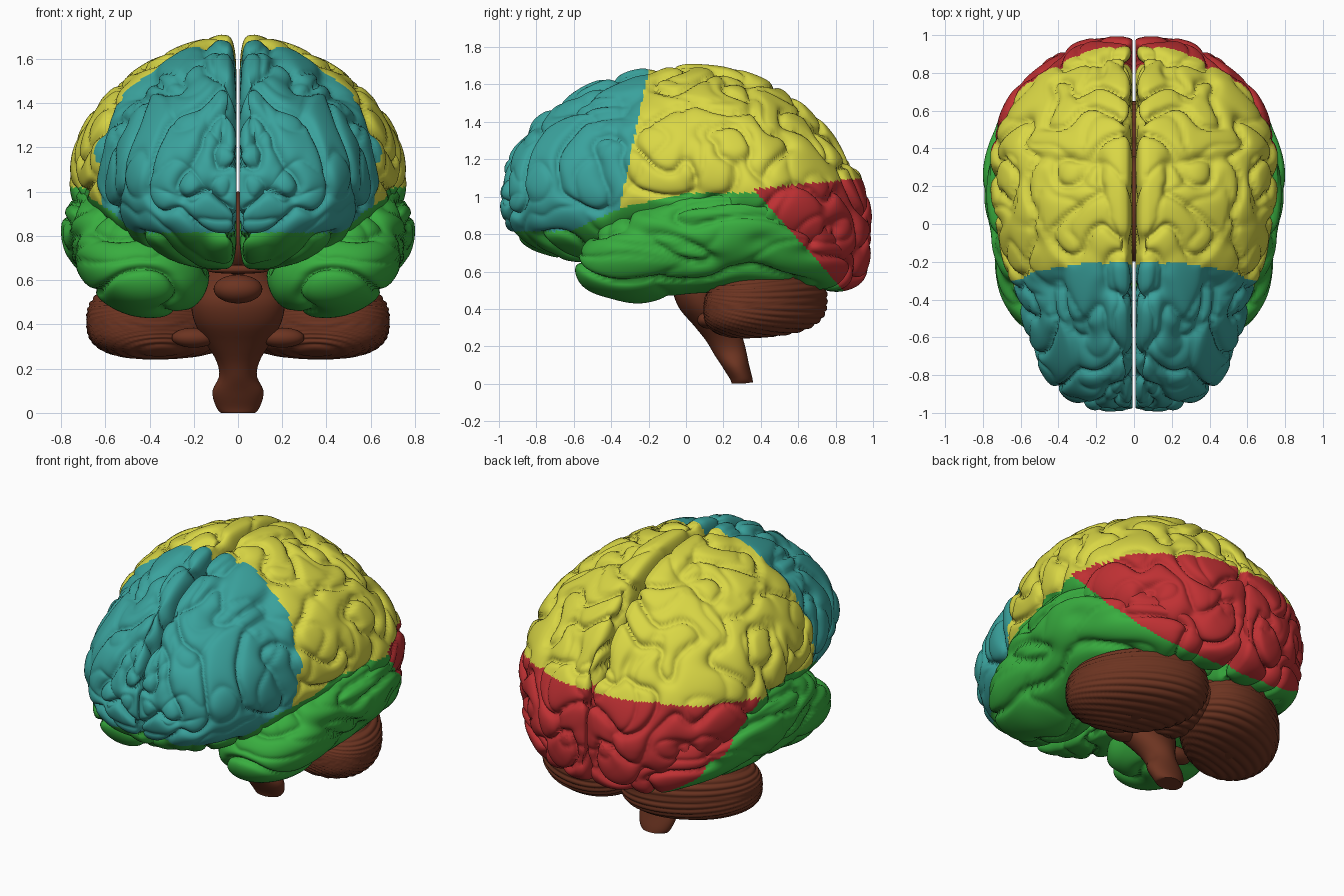
import bpy, bmesh, math
from mathutils import Vector, noise

if "Cube" in bpy.data.objects:
    bpy.data.objects.remove(bpy.data.objects["Cube"])

def material(name, rgb):
    m = bpy.data.materials.new(name)
    m.diffuse_color = (*rgb, 1)
    m.use_nodes = True
    m.node_tree.nodes["Principled BSDF"].inputs["Base Color"].default_value = m.diffuse_color
    return m

TEAL, YELLOW, GREEN, RED = range(4)
LOBES = [material("teal", (0.042, 0.36, 0.335)), material("yellow", (0.70, 0.68, 0.06)),
         material("green", (0.04, 0.42, 0.05)), material("red", (0.52, 0.03, 0.033))]
BROWN = [material("brown", (0.15, 0.034, 0.015))]

def spow(v, e):
    return math.copysign(abs(v) ** e, v)

def sample(table, count):
    """Smoothly interpolate station rows, with rows bunched at the rounded ends."""
    y0, y1 = table[0][0], table[-1][0]
    keys = [math.acos(max(-1, min(1, 1 - 2 * (r[0] - y0) / (y1 - y0)))) / math.pi for r in table]
    last = len(table) - 1
    def slope(i, c):
        a, b = max(i - 1, 0), min(i + 1, last)
        return (table[b][c] - table[a][c]) / (keys[b] - keys[a])
    rows = []
    for k in range(count):
        s = 0.004 + 0.992 * k / (count - 1)
        i = max(j for j in range(last) if keys[j] <= s)
        d = keys[i + 1] - keys[i]
        t = (s - keys[i]) / d
        row = [y0 + (y1 - y0) * (1 - math.cos(math.pi * s)) / 2]
        for c in range(1, len(table[0])):
            row.append((2*t**3 - 3*t*t + 1) * table[i][c] + (t**3 - 2*t*t + t) * d * slope(i, c)
                       + (3*t*t - 2*t**3) * table[i + 1][c] + (t**3 - t*t) * d * slope(i + 1, c))
        rows.append(row)
    return rows

def loft(name, rings, mats, relief=None, colour=None, mirror=False):
    """Skin closed rings, push the surface by relief(p), colour faces by colour(p)."""
    bm = bmesh.new()
    vs = [[bm.verts.new(p) for p in ring] for ring in rings]
    n = len(rings[0])
    for a, b in zip(vs, vs[1:]):
        for j in range(n):
            bm.faces.new((a[j], a[(j + 1) % n], b[(j + 1) % n], b[j]))
    bm.faces.new(vs[0])
    bm.faces.new(vs[-1])
    bmesh.ops.recalc_face_normals(bm, faces=bm.faces)
    bm.normal_update()
    if relief:
        for v, p in [(v, v.co + v.normal * relief(v.co)) for v in bm.verts]:
            v.co = p
            if mirror:
                v.co.x = max(v.co.x, 0.007)
    for f in bm.faces:
        f.smooth = len(f.verts) == 4
        if colour:
            f.material_index = colour(f.calc_center_median())
    me = bpy.data.meshes.new(name)
    bm.to_mesh(me)
    bm.free()
    for m in mats:
        me.materials.append(m)
    ob = bpy.data.objects.new(name, me)
    bpy.context.collection.objects.link(ob)
    if mirror:
        mod = ob.modifiers.new("mirror", 'MIRROR')
        mod.use_mirror_merge = False
    return ob

def ellipsoid(name, c, r, e=1.0, rows=24, cols=32, relief=None, mirror=False, skew=0.0, tilt=0.0):
    rings = []
    for i in range(rows):
        a = math.pi * (-0.49 + 0.98 * i / (rows - 1))
        k, z = abs(math.cos(a)) ** e, r[2] * spow(math.sin(a), e)
        ring = []
        for j in range(cols):
            x = r[0] * k * math.cos(2 * math.pi * j / cols)
            y = r[1] * k * math.sin(2 * math.pi * j / cols) + skew * x
            ring.append((c[0] + x, c[1] + y, c[2] + z + tilt * y))
        rings.append(ring)
    return loft(name, rings, BROWN, relief, None, mirror)

# Lobe colours by position
def lobe(p):
    x, y, z = p
    if y < -0.2 - 0.21 * (1.68 - z):
        return TEAL if z > 0.815 + 0.45 * max(0, y + 0.62) else GREEN
    if y > 0.36 + (1.04 - z) * 0.89 and z < 1.04 + 0.1 * (y - 0.36):
        return RED
    edge = 0.94 + 0.22 * (y + 0.35) if y < 0.0 else 1.02
    return YELLOW if z > edge else GREEN

# Winding folds: furrows follow the zero lines of warped noise
def furrows(q):
    q = q + 0.4 * noise.noise_vector(q * 0.8 + Vector((7, 3, 1)))
    n1 = noise.noise(q)
    n2 = noise.noise(q * 0.9 + Vector((11.3, 4.7, 8.1)))
    return 0.016 - 0.046 * math.exp(-abs(n1) / 0.11) - 0.016 * math.exp(-abs(n2) / 0.09)

def cerebrum_relief(p):
    y = 5.0 * p.y if p.y > -0.25 else -1.25 + 3.8 * (p.y + 0.25)
    return furrows(Vector((p.x * 5.0 + 0.37, y + 0.21, p.z * 4.4 + 0.55)))

def temporal_relief(p):
    return furrows(Vector((p.x * 3.0 + 5.15, p.y * 2.2 + 2.7, p.z * 6.0 + 3.6)))

# Cerebrum: y, top, bottom, width, height of widest point
BODY = [(-0.985, 1.0, 1.0, 0.121, 1.0), (-0.95, 1.19, 0.84, 0.29, 1.0),
        (-0.90, 1.29, 0.78, 0.385, 1.02), (-0.75, 1.46, 0.70, 0.495, 1.04),
        (-0.50, 1.60, 0.66, 0.585, 1.06), (-0.20, 1.68, 0.68, 0.68, 1.10),
        (0.05, 1.695, 0.68, 0.73, 1.12), (0.30, 1.66, 0.63, 0.75, 1.07),
        (0.50, 1.57, 0.56, 0.725, 0.99), (0.70, 1.41, 0.515, 0.63, 0.93),
        (0.85, 1.23, 0.51, 0.48, 0.87), (0.95, 1.05, 0.58, 0.31, 0.82),
        (0.985, 0.8, 0.8, 0.121, 0.8)]
CX = 0.075
rings = []
for y, top, bot, w, zc in sample(BODY, 220):
    ring, lat = [], max(w - CX, 0.001)
    pole = min(1, max(w - 0.12, 0.001) / 0.14)
    lat *= min(1, pole * 3)
    cx = CX + 0.05 * (1 - pole)
    med = (cx - 0.012) * pole
    for j in range(112):                       # rounded outer side
        a = math.pi * (0.5 - j / 112)
        x = cx + lat * math.cos(a) ** (1.42 if a > 0 else 1.0)
        ring.append((x, y, zc + math.sin(a) * ((top - zc) if a > 0 else (zc - bot))))
    for j in range(36):                        # flat side facing the midline
        a = math.pi * (-0.5 + j / 36)
        ring.append((cx - med * abs(math.cos(a)) ** 0.4, y,
                     zc + math.sin(a) * ((top - zc) if a > 0 else (zc - bot))))
    rings.append(ring)
loft("cerebrum", rings, LOBES, cerebrum_relief, lobe, True)

# Temporal lobes: y, centre x, centre z, half width, half height
TEMPORAL = [(-0.58, 0.42, 0.62, 0.001, 0.001), (-0.53, 0.43, 0.63, 0.15, 0.11),
            (-0.40, 0.43, 0.66, 0.25, 0.20), (-0.25, 0.44, 0.69, 0.285, 0.25),
            (0.00, 0.455, 0.75, 0.31, 0.262), (0.25, 0.465, 0.77, 0.315, 0.262),
            (0.50, 0.43, 0.75, 0.30, 0.235), (0.70, 0.38, 0.70, 0.23, 0.19),
            (0.83, 0.33, 0.64, 0.12, 0.12), (0.90, 0.30, 0.62, 0.001, 0.001)]
rings = []
for y, cx, cz, rx, rz in sample(TEMPORAL, 150):
    ring = []
    for j in range(100):
        a = 2 * math.pi * j / 100
        dz = rz * spow(math.sin(a), 0.95)
        ring.append((cx + rx * spow(math.cos(a), 0.95) + 0.27 * dz, y, cz + dz))
    rings.append(ring)
loft("temporal_lobes", rings, LOBES, temporal_relief, lobe, True)

# Cerebellum, outer ends swept forward, with fine ridges fanning out from the front
def ridges(p):
    h = math.atan2(p.z - 0.50 + 0.12 * (p.x - 0.3) ** 2, p.y + 0.20 + 0.3 * (p.x - 0.3))
    return 0.009 * abs(math.sin(math.pi * h / 0.042)) - 0.006

ellipsoid("cerebellum", (0.335, 0.425, 0.425), (0.35, 0.31, 0.175), 0.72, 120, 90, ridges, True,
          -0.33, 0.08)
ellipsoid("cerebellum_middle", (0, 0.40, 0.44), (0.14, 0.25, 0.14), 0.9, 80, 48, ridges)
ellipsoid("cerebellum_tuft", (0.20, 0.12, 0.34), (0.10, 0.06, 0.045), 1, 16, 24, None, True)

# Brainstem: z, y, half width, half depth
STEM = [(0.0, 0.305, 0.07, 0.055), (0.03, 0.295, 0.10, 0.058), (0.10, 0.265, 0.115, 0.07),
        (0.17, 0.235, 0.085, 0.085), (0.24, 0.205, 0.10, 0.095), (0.33, 0.15, 0.155, 0.11),
        (0.42, 0.09, 0.20, 0.125), (0.52, 0.06, 0.21, 0.13), (0.60, 0.08, 0.17, 0.13),
        (0.70, 0.10, 0.12, 0.13), (0.85, 0.12, 0.08, 0.10)]
rings = [[(rx * math.cos(k * math.pi / 20), y + ry * math.sin(k * math.pi / 20),
           max(0.0, z + 0.15 * ry * math.sin(k * math.pi / 20))) for k in range(40)]
         for z, y, rx, ry in sample(STEM, 50)]
loft("brainstem", rings, BROWN)

# Small parts on the underside and between the hemispheres
ellipsoid("pituitary", (0, -0.10, 0.56), (0.11, 0.08, 0.065))
ellipsoid("optic_crossing", (0, -0.14, 0.65), (0.14, 0.05, 0.02), 0.7)
ellipsoid("midbrain_core", (0, 0.08, 0.80), (0.10, 0.28, 0.20))
